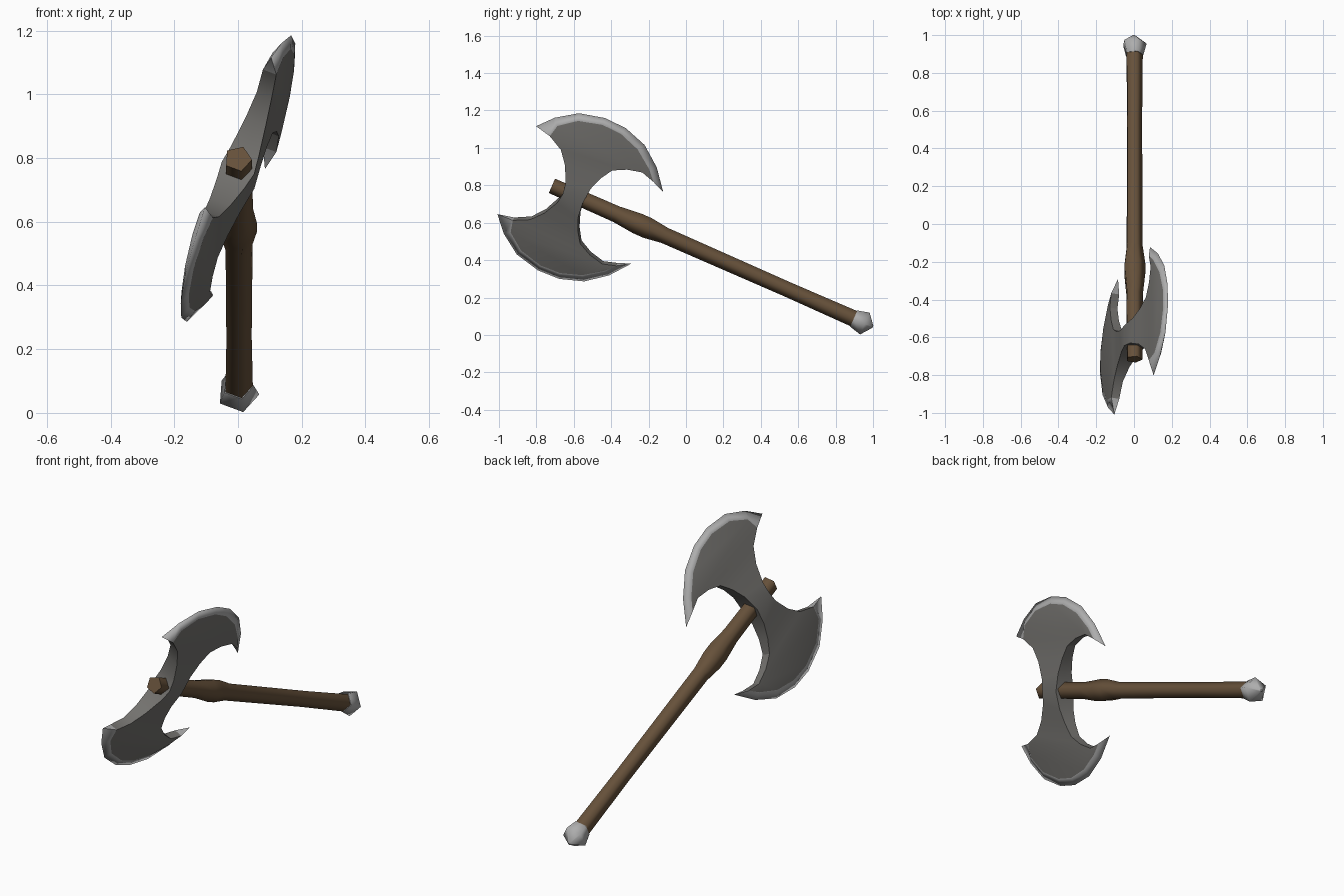
import bpy, bmesh, math
from mathutils import Matrix, Vector

if "Cube" in bpy.data.objects:
    bpy.data.objects.remove(bpy.data.objects["Cube"])


def material(name, rgb):
    m = bpy.data.materials.new(name)
    m.diffuse_color = (*rgb, 1)
    m.use_nodes = True
    m.node_tree.nodes["Principled BSDF"].inputs["Base Color"].default_value = m.diffuse_color
    return m


wood = material("brown wood", (0.135, 0.083, 0.043))
steel = material("dark steel", (0.17, 0.165, 0.155))
bright = material("bright steel", (0.42, 0.42, 0.42))

# Axe frame: local Z runs up the handle, X across the blade, Y through its thickness
d = Vector((0, -0.9155, 0.4026)).normalized()
p = Vector((0, 0.4026, 0.9155)).normalized()
roll = math.radians(68)
w = Vector((1, 0, 0)) * math.cos(roll) + p * math.sin(roll)
n = d.cross(w)
FRAME = Matrix.Translation((0, 0.957, 0.062)) @ Matrix((w, n, d)).transposed().to_4x4()


def add_object(name, bm, mats):
    me = bpy.data.meshes.new(name)
    bm.to_mesh(me)
    bm.free()
    for m in mats:
        me.materials.append(m)
    ob = bpy.data.objects.new(name, me)
    bpy.context.collection.objects.link(ob)
    ob.matrix_world = FRAME
    return ob


def lathe(name, profile, mat, sides=5):
    """Five-sided smooth turning from (height, radius) pairs, with flat caps."""
    bm = bmesh.new()
    rings = [[bm.verts.new((r * math.cos(k * math.tau / sides),
                            r * math.sin(k * math.tau / sides), s))
              for k in range(sides)] for s, r in profile]
    for a, b in zip(rings, rings[1:]):
        for k in range(sides):
            j = (k + 1) % sides
            bm.faces.new((a[k], a[j], b[j], b[k])).smooth = True
    bm.faces.new(rings[0][::-1])
    bm.faces.new(rings[-1])
    return add_object(name, bm, [mat])


# Handle with a swelling below the blade, and pommel
lathe("handle", [(0.03, 0.047), (0.45, 0.043), (1.17, 0.046), (1.27, 0.06),
                 (1.33, 0.06), (1.45, 0.047), (1.828, 0.044)], wood)
lathe("pommel", [(-0.046, 0.006), (0.0, 0.067), (0.065, 0.05)], bright)

# Blade: one quarter as (height, width) outlines, mirrored twice
front = [(1.757, 0), (1.766, 0.06), (1.807, 0.15), (1.862, 0.22), (1.945, 0.265)]
back = [(1.64, 0), (1.632, 0.09), (1.605, 0.165), (1.566, 0.23), (1.495, 0.268),
        (1.415, 0.288), (1.341, 0.265)]
edge = [(2.034, 0.277), (1.961, 0.365), (1.852, 0.445), (1.714, 0.48),
        (1.591, 0.475), (1.463, 0.43), (1.355, 0.34), (1.271, 0.226)]
rim = [(1.93, 0.335), (1.84, 0.408), (1.712, 0.443), (1.602, 0.438),
       (1.487, 0.396), (1.388, 0.32)]


def thickness(x):
    if x < 0.21:
        return 0.055 - 0.029 * x / 0.21
    return 0.026 - 0.014 * (x - 0.21) / 0.24


bm = bmesh.new()


def raised(pts):
    return [bm.verts.new((x, thickness(x), s)) for s, x in pts]


def flat(pts):
    return [bm.verts.new((x, 0, s)) for s, x in pts]


def face(verts, hint, mat):
    f = bm.faces.new(verts)
    f.normal_update()
    if f.normal.dot(Vector(hint)) < 0:
        f.normal_flip()
    f.material_index = mat
    f.smooth = True


F, B, R = raised(front), raised(back), raised(rim)
F0, B0, E = flat(front), flat(back), flat(edge)
up = (0, 1, 0)
# cheeks
for i in range(4):
    face((F[i], F[i + 1], B[i + 1], B[i]), up, 0)
face([F[4]] + R + [B[6], B[5], B[4]], up, 0)
# sharpened edge
inner = [F[4]] + R + [B[6]]
for i in range(7):
    face((inner[i], inner[i + 1], E[i + 1], E[i]), up, 1)
# notch walls and pointed tips
for top, mid, tip, hint in ((F, F0, E[0], (-1, 0, 1)), (B, B0, E[7], (-1, 0, -1))):
    for i in range(len(top) - 1):
        face((top[i], top[i + 1], mid[i + 1], mid[i]), hint, 0)
    face((top[-1], tip, mid[-1]), hint, 1)

blade = add_object("double_blade", bm, [steel, bright])
blade.data.set_sharp_from_angle(angle=math.radians(25))
mirror = blade.modifiers.new("mirror", 'MIRROR')
mirror.use_axis = (True, True, False)
mirror.merge_threshold = 0.0005
